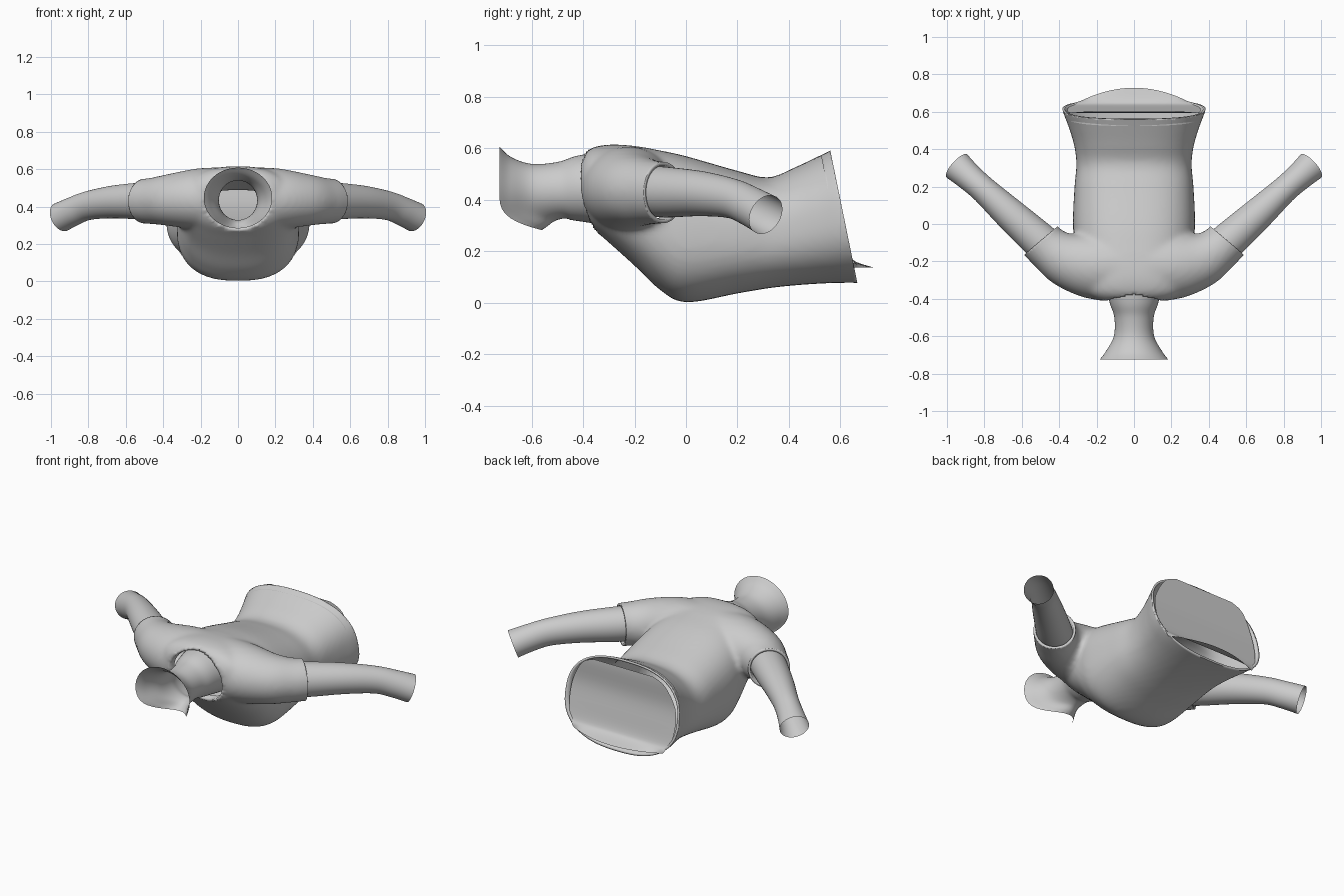
import bpy, bmesh, math
from mathutils import Vector as V

if "Cube" in bpy.data.objects:
    bpy.data.objects.remove(bpy.data.objects["Cube"])


def spline(rows, steps):
    """Catmull-Rom interpolation of equal-length number rows."""
    out = []
    for i in range(len(rows) - 1):
        a, b = rows[max(i - 1, 0)], rows[i]
        c, d = rows[i + 1], rows[min(i + 2, len(rows) - 1)]
        for k in range(steps):
            t = k / steps
            out.append([0.5 * (2*q + (r-p)*t + (2*p-5*q+4*r-s)*t*t + (3*q-p-3*r+s)*t**3)
                        for p, q, r, s in zip(a, b, c, d)])
    return out + [list(rows[-1])]


def add_loft(bm, rings, capped):
    vs = [[bm.verts.new(p) for p in ring] for ring in rings]
    n = len(vs[0])
    for a, b in zip(vs, vs[1:]):
        for j in range(n):
            bm.faces.new((a[j], a[(j+1) % n], b[(j+1) % n], b[j]))
    if capped:
        bm.faces.new(vs[0])
        bm.faces.new(vs[-1])


def ring(center, u, v, n=48, power=2.0):
    pts = []
    for j in range(n):
        a = 2 * math.pi * j / n
        c, s = math.cos(a), math.sin(a)
        e = 2 / power
        pts.append(V(center) + V(u) * math.copysign(abs(c)**e, c)
                   + V(v) * math.copysign(abs(s)**e, s))
    return pts


def finish(bm, name):
    bmesh.ops.recalc_face_normals(bm, faces=bm.faces)
    me = bpy.data.meshes.new(name)
    bm.to_mesh(me)
    bm.free()
    me.shade_smooth()
    ob = bpy.data.objects.new(name, me)
    bpy.context.collection.objects.link(ob)
    return ob


def tube_rings(rows, side, steps=5):
    """rows: x, y, z, horizontal half width, vertical half width."""
    rows = spline(rows, steps)
    out = []
    for i, (x, y, z, w, h) in enumerate(rows):
        p, q = V(rows[max(i-1, 0)][:3]), V(rows[min(i+1, len(rows)-1)][:3])
        d = (q - p).normalized()
        u = d.cross(V((0, 0, 1))).normalized()
        v = u.cross(d)
        out.append([V((side * k.x, k.y, k.z)) for k in ring((x, y, z), u * w, v * h)])
    return out


# Shirt volume: trunk and two sleeves, fused and smoothed
bm = bmesh.new()
trunk = [(-.41, .19, .38, .56), (-.37, .26, .30, .60), (-.3, .29, .235, .615),
         (-.2, .30, .145, .61), (-.1, .315, .05, .592), (0, .327, .002, .57),
         (.2, .318, .037, .513), (.32, .308, .057, .487), (.42, .32, .068, .525),
         (.52, .35, .075, .572), (.6, .38, .078, .61), (.66, .39, .078, .625),
         (.76, .39, .078, .63)]
add_loft(bm, [ring((0, y, (a + b) / 2), (w, 0, 0), (0, 0, (b - a) / 2), 64, 2.5)
              for y, w, a, b in spline(trunk, 5)], True)
sleeve = [(0, -.225, .44, .18, .172), (.2, -.225, .44, .18, .165), (.35, -.195, .435, .15, .142),
          (.45, -.135, .43, .122, .125), (.51, -.075, .428, .118, .12), (.6, .03, .42, .118, .12)]
for s in (1, -1):
    add_loft(bm, tube_rings(sleeve, s), True)
block = finish(bm, "shirt_volume")
m = block.modifiers.new("fuse", 'REMESH')
m.mode, m.voxel_size = 'VOXEL', 0.014
m = block.modifiers.new("soften", 'SMOOTH')
m.factor, m.iterations = 0.5, 10
ev = block.evaluated_get(bpy.context.evaluated_depsgraph_get())
bm = bmesh.new()
bm.from_mesh(ev.to_mesh())
ev.to_mesh_clear()
bpy.data.objects.remove(block)


# Shirt openings: waist hem, cuffs, round collar
def trim(test, co, no):
    faces = [f for f in bm.faces if test(f.calc_center_median())]
    geom = set(faces)
    for f in faces:
        geom.update(f.edges)
        geom.update(f.verts)
    bmesh.ops.bisect_plane(bm, geom=list(geom), plane_co=co, plane_no=no, clear_outer=True)


trim(lambda c: c.y > .45, (0, .56, .595), (0, .98, .2))
for s in (1, -1):
    trim(lambda c: c.x * s > .37 and c.y < .2, (.5 * s, -.09, .43), (.65 * s, .76, 0))


def collar_r(c):
    return math.hypot(c.x / .19, (c.z - .432) / .162)


def in_collar(c):
    return c.y < -.22 and collar_r(c) < 1


bmesh.ops.delete(bm, geom=[f for f in bm.faces if in_collar(f.calc_center_median())],
                 context='FACES')
for v in bm.verts:
    if v.is_boundary and v.co.y < -.22:
        k = 1 / collar_r(v.co)
        v.co.x, v.co.z = v.co.x * k, .432 + (v.co.z - .432) * k
bm.normal_update()


# Turned-in edges at every opening
def inward(c):
    if c.y > .4:
        return V((0, -1, 0))
    if c.y < -.2 and abs(c.x) < .3:
        return V((0, 1, 0))
    return V((math.copysign(.65, -c.x), -.76, 0))


def centre(c):
    if c.y > .4:
        return V((0, .61, .34))
    if c.y < -.2 and abs(c.x) < .3:
        return V((0, c.y, .432))
    return V((math.copysign(.5, c.x), -.09, .43))


for lip, depth in ((.014, 0), (.004, .04)):
    edge = [e for e in bm.edges if e.is_boundary]
    new = bmesh.ops.extrude_edge_only(bm, edges=edge)["geom"]
    for v in [g for g in new if isinstance(g, bmesh.types.BMVert)]:
        c = v.co.copy()
        v.co += (centre(c) - c).normalized() * lip + inward(c) * depth
shirt = finish(bm, "shirt")

# Bare arms, open at the wrist
arm = [(.42, -.165, .435, .1, .098), (.52, -.075, .43, .097, .098), (.67, .06, .424, .085, .087),
       (.8, .18, .405, .072, .077), (.88, .25, .375, .074, .077), (.947, .31, .343, .083, .08)]
for s, name in ((1, "left_arm"), (-1, "right_arm")):
    bm = bmesh.new()
    add_loft(bm, tube_rings(arm, s), False)
    finish(bm, name)

# Neck, flared at the open end and cut back under the throat
neck = [(-.3, .16, .30, .59), (-.42, .13, .318, .572), (-.5, .105, .328, .547),
        (-.6, .108, .318, .54), (-.68, .15, .295, .567), (-.725, .183, .283, .608)]
rings = []
for y, w, a, b in spline(neck, 6):
    pts = ring((0, y, (a + b) / 2), (w, 0, 0), (0, 0, (b - a) / 2))
    for p in pts:
        low = max(0, ((a + b) / 2 - p.z) / ((b - a) / 2)) ** 4
        if y < -.45:
            p.y = -.45 + (y + .45) * (1 - .6 * low)
    rings.append(pts)
bm = bmesh.new()
add_loft(bm, rings, False)
finish(bm, "neck")

# Waist surface inside the hem, with a thin tongue at the lower edge
waist = [(.56, .60, .2, 0), (.52, .6, .28, 0), (.4, .595, .345, 0), (.28, .615, .355, 0),
         (.19, .635, .335, 0), (.16, .65, .315, .01), (.138, .65, .30, .078)]
bm = bmesh.new()
rows = [[bm.verts.new((w * k / 12, y + bulge * (1 - (k / 12) ** 2), z)) for k in range(-12, 13)]
        for z, y, w, bulge in spline(waist, 4)]
for a, b in zip(rows, rows[1:]):
    for j in range(24):
        bm.faces.new((a[j], b[j], b[j+1], a[j+1]))
finish(bm, "waist")
